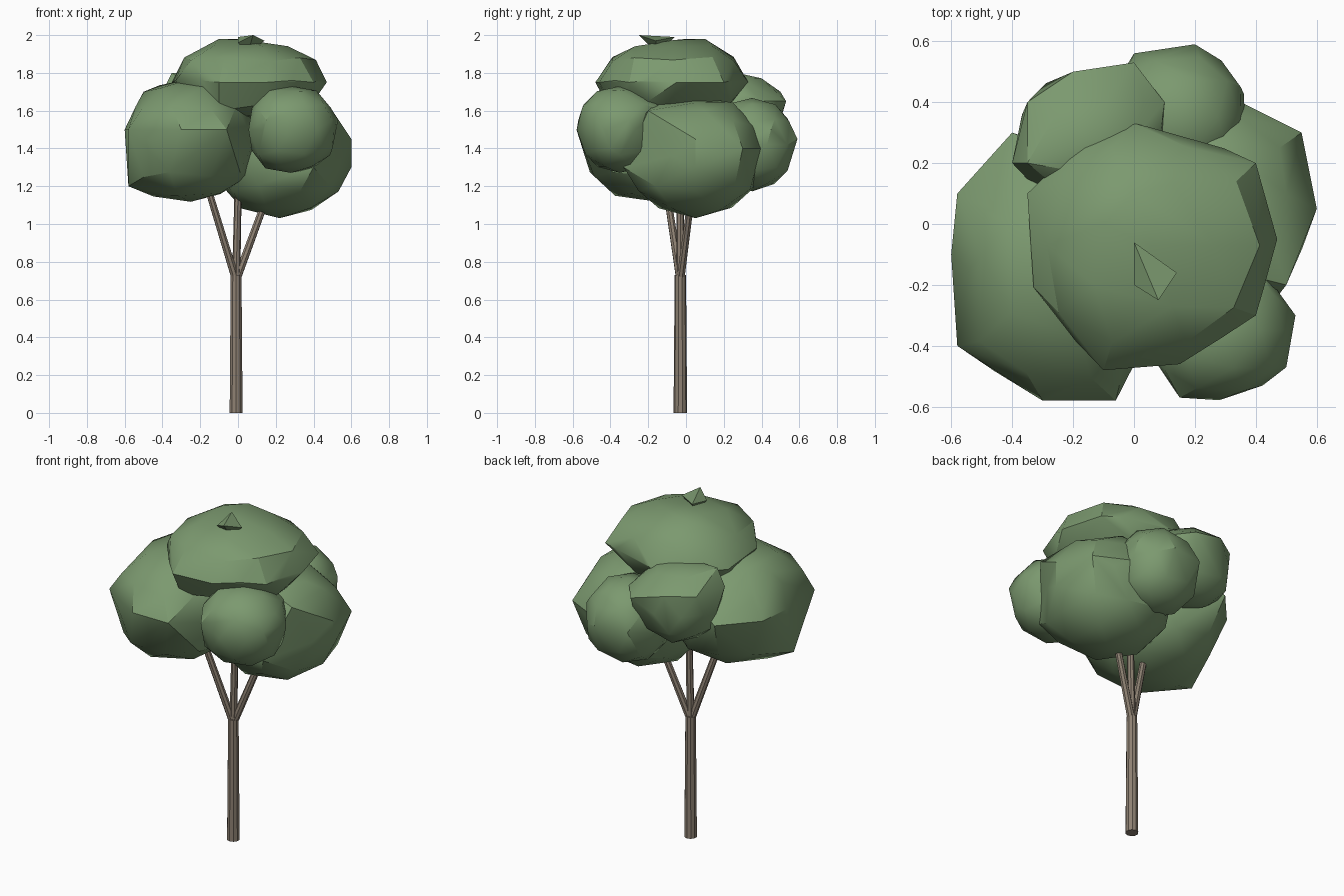
import bpy, bmesh, math, random
from mathutils import Vector

cube = bpy.data.objects.get("Cube")
if cube:
    bpy.data.objects.remove(cube)


def material(name, rgb):
    mat = bpy.data.materials.new(name)
    mat.use_nodes = True
    mat.diffuse_color = (*rgb, 1)
    mat.node_tree.nodes["Principled BSDF"].inputs["Base Color"].default_value = (*rgb, 1)
    return mat


leaf = material("leaf green", (0.2, 0.32, 0.16))
bark = material("bark brown", (0.27, 0.22, 0.17))


def add_object(name, bm, mat, angle):
    mesh = bpy.data.meshes.new(name)
    bm.to_mesh(mesh)
    bm.free()
    mesh.materials.append(mat)
    obj = bpy.data.objects.new(name, mesh)
    bpy.context.collection.objects.link(obj)
    bpy.ops.object.select_all(action="DESELECT")
    obj.select_set(True)
    bpy.context.view_layer.objects.active = obj
    bpy.ops.object.shade_smooth_by_angle(angle=math.radians(angle))


def limb(name, start, end, r1, r2, sides):
    """Tapered wooden cylinder between two points."""
    start, end = Vector(start), Vector(end)
    bm = bmesh.new()
    bmesh.ops.create_cone(bm, cap_ends=True, segments=sides, radius1=r1, radius2=r2,
                          depth=(end - start).length)
    turn = (end - start).to_track_quat("Z", "Y")
    for v in bm.verts:
        v.co = turn @ v.co + (start + end) / 2
    add_object(name, bm, bark, 25)


def hull(name, points):
    """Closed faceted leaf mass around a set of points."""
    bm = bmesh.new()
    for p in points:
        bm.verts.new(p)
    bmesh.ops.convex_hull(bm, input=bm.verts[:])
    loose = [v for v in bm.verts if not v.link_faces]
    bmesh.ops.delete(bm, geom=loose, context="VERTS")
    bmesh.ops.recalc_face_normals(bm, faces=bm.faces[:])
    add_object(name, bm, leaf, 30)


def clump(name, seed, centre, radii, corners):
    """Hull of an uneven, slightly boxy ball and the corners that break its outline."""
    rng = random.Random(seed)
    ball = bmesh.new()
    bmesh.ops.create_icosphere(ball, subdivisions=2, radius=1)
    points = list(corners)
    for v in ball.verts:
        puff = rng.uniform(0.94, 1.0)
        points.append([c + r * puff * math.copysign(abs(d) ** 0.88, d)
                       for c, r, d in zip(centre, radii, v.co)])
    ball.free()
    hull(name, points)


# Trunk and forked branches
base, fork = Vector((-0.01, -0.03, 0)), Vector((-0.01, -0.03, 0.7))
limb("trunk", base, fork + Vector((0, 0, 0.03)), 0.036, 0.03, 10)
for side, tip in (("left", (0.16, 0.03, 1.16)), ("middle", (0, -0.03, 1.16)),
                  ("right", (-0.15, -0.1, 1.16))):
    limb(side + "_branch", fork, tip, 0.022, 0.019, 8)

# Foliage
clump("right_foliage", 1, (-0.25, -0.15, 1.44), (0.35, 0.42, 0.34),
      [(-0.6, -0.1, 1.5), (-0.58, -0.4, 1.5), (-0.58, -0.2, 1.2), (-0.3, -0.58, 1.5),
       (-0.06, -0.58, 1.5), (-0.58, 0.1, 1.5), (-0.4, 0.3, 1.5), (-0.5, -0.1, 1.7)])
clump("left_foliage", 2, (0.22, 0.05, 1.36), (0.36, 0.37, 0.33),
      [(0.6, 0.05, 1.45), (0.6, 0.05, 1.3), (0.5, -0.2, 1.6), (0.4, -0.33, 1.3),
       (0.55, 0.3, 1.4), (0.35, 0.4, 1.4), (0.5, 0.1, 1.6)])
clump("top_foliage", 3, (0.05, -0.07, 1.76), (0.4, 0.39, 0.22),
      [(0.47, -0.05, 1.75), (0.4, 0.2, 1.75), (0, 0.33, 1.75), (-0.35, 0.1, 1.75),
       (-0.1, -0.48, 1.75), (0.15, -0.46, 1.75), (0.4, -0.3, 1.75), (-0.1, 0, 1.98),
       (0, 0.1, 1.98), (-0.1, -0.4, 1.6), (0.4, -0.2, 1.65)])
clump("front_foliage", 4, (0.28, -0.35, 1.5), (0.24, 0.23, 0.24),
      [(0.5, -0.47, 1.55), (0.53, -0.3, 1.55), (0.15, -0.57, 1.55), (0.3, -0.55, 1.6),
       (0.4, -0.12, 1.6), (0.5, -0.4, 1.4)])
clump("back_right_foliage", 5, (-0.14, 0.28, 1.58), (0.25, 0.23, 0.23),
      [(-0.4, 0.2, 1.7), (-0.35, 0.4, 1.7), (-0.2, 0.5, 1.7), (0, 0.53, 1.65),
       (-0.35, 0.2, 1.8), (0.1, 0.4, 1.65)])
clump("back_left_foliage", 6, (0.14, 0.35, 1.42), (0.24, 0.23, 0.25),
      [(0.2, 0.59, 1.45), (0, 0.56, 1.45), (0.35, 0.45, 1.5), (0.2, 0.5, 1.6)])

# Small pointed tuft on the crown
hull("crown_tuft", [(0, -0.06, 1.99), (0, -0.2, 1.96), (0.08, -0.25, 2),
                    (0.14, -0.16, 1.97), (0.05, -0.15, 1.9)])
